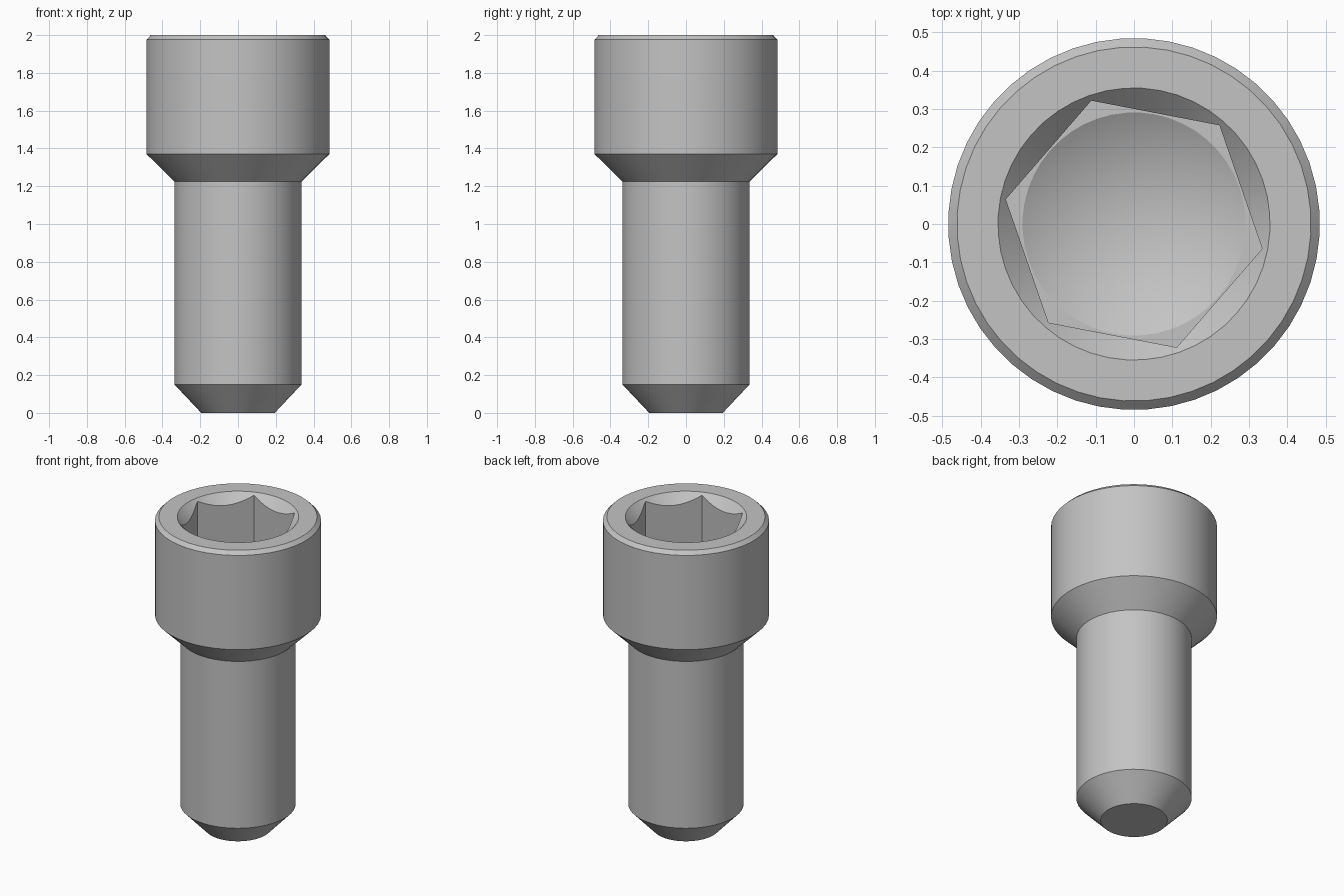
import bpy
import bmesh
import math

cube = bpy.data.objects.get("Cube")
if cube:
    bpy.data.objects.remove(cube, do_unlink=True)

SEGMENTS = 48                    # multiple of 6, so the hex corners land on vertices
TWIST = math.radians(-10.9)      # turn of the hex socket
TOP = 2.0
APOTHEM = 0.295                  # half the width across the hex flats
RIM = 0.355                      # countersink radius at the top face
FLOOR = 1.58                     # depth the hex is broached to
DRILL = 0.291                    # pilot hole radius


def make_material(name, colour):
    mat = bpy.data.materials.new(name)
    mat.use_nodes = True
    mat.diffuse_color = colour
    mat.node_tree.nodes["Principled BSDF"].inputs["Base Color"].default_value = colour
    return mat


def circle(radius, z):
    return lambda a: (radius, z)


def hex_radius(a):
    sector = math.pi / 3
    return APOTHEM / math.cos(a % sector - sector / 2)


def scalloped_edge(a):
    # where the 45 degree countersink meets the hex walls
    r = hex_radius(a)
    return r, TOP - (RIM - r)


def hex_floor(a):
    return hex_radius(a), FLOOR


# Cross-section loops from the tip, up the outside, then down into the socket
loops = [
    circle(0.195, 0.0),          # tip
    circle(0.337, 0.15),         # tip chamfer
    circle(0.337, 1.225),        # shank
    circle(0.485, 1.37),         # cone under the head
    circle(0.485, 1.977),        # head side
    circle(0.462, TOP),          # head chamfer
    circle(RIM, TOP),            # flat top ring
    scalloped_edge,              # countersink
    hex_floor,                   # hex walls
    circle(DRILL, FLOOR),        # thin floor ring
]

bm = bmesh.new()
rings = []
for loop in loops:
    ring = []
    for i in range(SEGMENTS):
        a = 2 * math.pi * i / SEGMENTS
        r, z = loop(a)
        ring.append(bm.verts.new((r * math.cos(a + TWIST), r * math.sin(a + TWIST), z)))
    rings.append(ring)

for low, high in zip(rings, rings[1:]):
    for i in range(SEGMENTS):
        j = (i + 1) % SEGMENTS
        bm.faces.new((low[i], low[j], high[j], high[i]))

# Flat end of the tip
bm.faces.new(list(reversed(rings[0])))

# Conical drill point at the bottom of the socket
apex = bm.verts.new((0, 0, FLOOR - DRILL * math.tan(math.radians(30))))
for i in range(SEGMENTS):
    bm.faces.new((rings[-1][i], rings[-1][(i + 1) % SEGMENTS], apex))

bmesh.ops.recalc_face_normals(bm, faces=bm.faces[:])
mesh = bpy.data.meshes.new("socket_screw")
bm.to_mesh(mesh)
bm.free()

screw = bpy.data.objects.new("socket_screw", mesh)
bpy.context.collection.objects.link(screw)
mesh.materials.append(make_material("steel_grey", (0.55, 0.55, 0.55, 1)))

# Smooth round surfaces, crisp edges
bpy.ops.object.select_all(action='DESELECT')
screw.select_set(True)
bpy.context.view_layer.objects.active = screw
bpy.ops.object.shade_smooth_by_angle(angle=math.radians(25))
